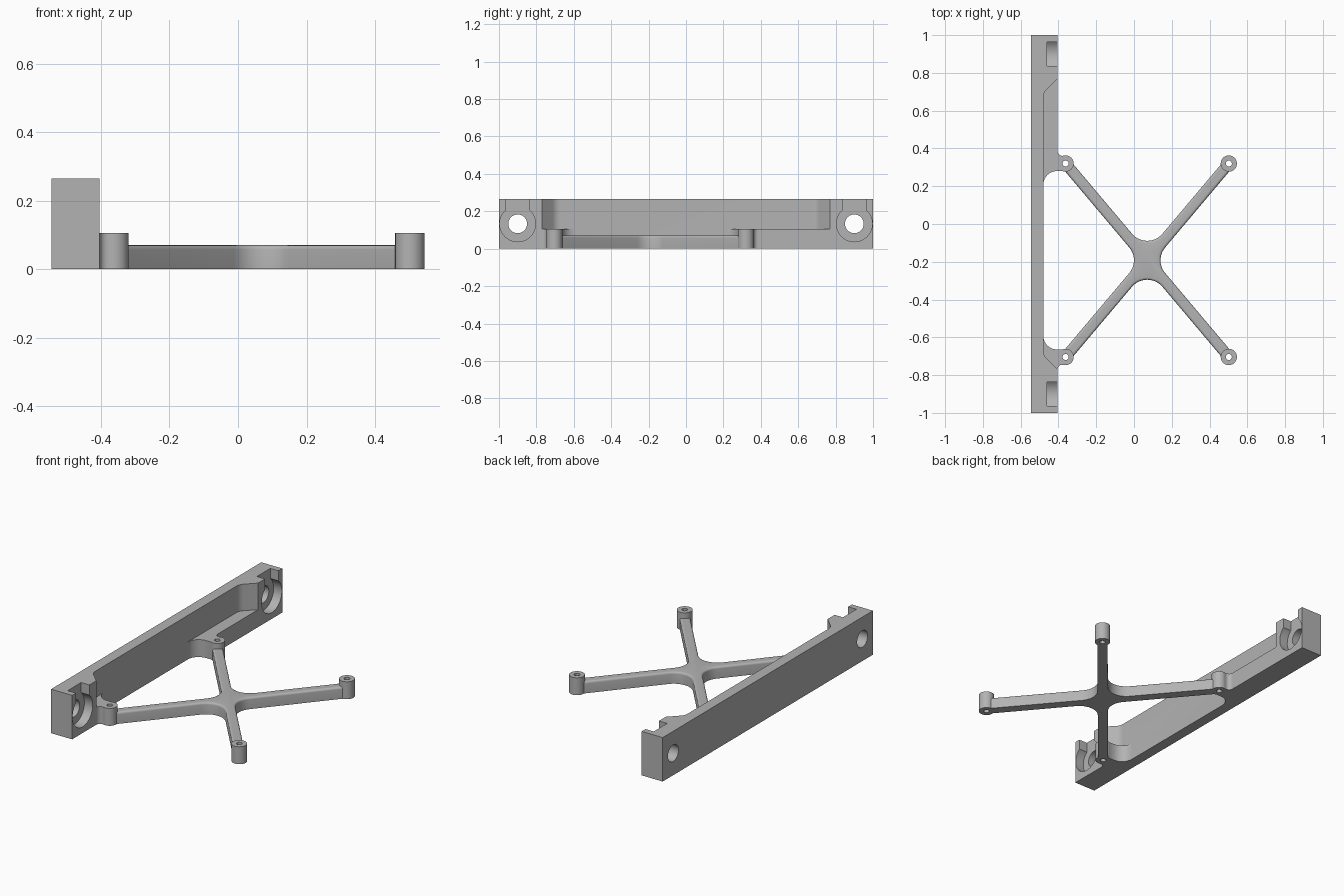
import bpy, bmesh
from math import sin, cos, atan2, hypot, pi, radians
from mathutils import Vector, Matrix

if "Cube" in bpy.data.objects:
    bpy.data.objects.remove(bpy.data.objects["Cube"])

grey = bpy.data.materials.new("plain_grey")
grey.use_nodes = True
COLOUR = (0.45, 0.45, 0.45, 1)
grey.diffuse_color = COLOUR
grey.node_tree.nodes["Principled BSDF"].inputs["Base Color"].default_value = COLOUR

# Main dimensions
BACK, FACE, WALL = -0.545, -0.405, -0.48     # bar back, bar front, thin wall front
TALL, SHELF, ARM_TOP = 0.265, 0.105, 0.07
HUB = Vector((0.07, -0.192))
DX, DY = 0.432, 0.512                        # post offsets from the hub
POST_R, HOLE_R = 0.043, 0.016


def add_object(name, bm):
    bmesh.ops.recalc_face_normals(bm, faces=bm.faces)
    mesh = bpy.data.meshes.new(name)
    bm.to_mesh(mesh)
    bm.free()
    mesh.materials.append(grey)
    obj = bpy.data.objects.new(name, mesh)
    bpy.context.collection.objects.link(obj)
    return obj


def rounded(corners, steps=10):
    """Outline from (x, y, radius) corners, each rounded by a tangent arc."""
    out = []
    for i, (x, y, r) in enumerate(corners):
        p = Vector((x, y))
        if not r:
            out.append(p)
            continue
        a = (Vector(corners[i - 1][:2]) - p).normalized()
        b = (Vector(corners[(i + 1) % len(corners)][:2]) - p).normalized()
        half = a.angle(b) / 2
        centre = p + (a + b).normalized() * (r / sin(half))
        start = p + a * (r * cos(half) / sin(half)) - centre
        end = p + b * (r * cos(half) / sin(half)) - centre
        turn = -start.angle_signed(end)      # positive is counter-clockwise
        for s in range(steps + 1):
            out.append(centre + Matrix.Rotation(turn * s / steps, 2) @ start)
    return out


def prism(name, outline, z0, z1, bevel=0):
    bm = bmesh.new()
    base = bm.faces.new([bm.verts.new((p[0], p[1], z0)) for p in outline])
    top = bmesh.ops.extrude_face_region(bm, geom=[base])["geom"]
    verts = [v for v in top if isinstance(v, bmesh.types.BMVert)]
    bmesh.ops.translate(bm, verts=verts, vec=(0, 0, z1 - z0))
    if bevel:
        rim = [e for e in bm.edges if all(v.co.z > z1 - 1e-5 for v in e.verts)]
        bmesh.ops.bevel(bm, geom=rim, offset=bevel, segments=4,
                        profile=0.5, affect='EDGES')
    return add_object(name, bm)


def box(name, x0, x1, y0, y1, z0, z1):
    return prism(name, [(x0, y0), (x1, y0), (x1, y1), (x0, y1)], z0, z1)


def cylinder(name, centre, radius, depth, along_x=False, sides=48):
    bm = bmesh.new()
    turn = Matrix.Rotation(pi / 2, 4, 'Y') if along_x else Matrix()
    bmesh.ops.create_cone(bm, cap_ends=True, segments=sides, radius1=radius,
                          radius2=radius, depth=depth,
                          matrix=Matrix.Translation(centre) @ turn)
    return add_object(name, bm)


def combine(target, tool, operation):
    mod = target.modifiers.new(tool.name, 'BOOLEAN')
    mod.operation, mod.solver, mod.object = operation, 'EXACT', tool
    bpy.context.view_layer.objects.active = target
    bpy.ops.object.modifier_apply(modifier=mod.name)
    bpy.data.objects.remove(tool)


# Mounting bar with its long recess and the full-height notch between the feet
frame = box("mounting_frame", BACK, FACE, -1, 1, 0, TALL)
out = FACE + 0.05
recess = rounded([(out, -0.82, 0), (out, 0.82, 0), (WALL, 0.695, 0.06), (WALL, -0.695, 0.06)])
recess = rounded([(out, -0.82, 0), (out, 0.82, 0), (FACE, 0.77, 0),
                  (WALL, 0.695, 0.06), (WALL, -0.695, 0.06), (FACE, -0.77, 0)])
combine(frame, prism("recess_cutter", recess, SHELF, TALL + 0.1), 'DIFFERENCE')
edge = DY - 0.04
notch = rounded([(out, HUB.y - edge, 0), (out, HUB.y + edge, 0),
                 (WALL, HUB.y + edge, 0.072), (WALL, HUB.y - edge, 0.072)])
combine(frame, prism("notch_cutter", notch, -0.1, TALL + 0.1), 'DIFFERENCE')

# Keyed screw seats at both ends of the bar
for side in (-1, 1):
    y, z, floor = side * 0.9, 0.133, -0.46
    combine(frame, cylinder("screw_hole", (BACK, y, z), 0.05, 0.6, True), 'DIFFERENCE')
    combine(frame, cylinder("screw_seat", (floor + 0.1, y, z), 0.096, 0.2, True), 'DIFFERENCE')
    combine(frame, box("seat_slot", floor, floor + 0.2, y - 0.064, y + 0.064, z, TALL + 0.1),
            'DIFFERENCE')

# Feet that blend the two rear posts into the bar
for side in (-1, 1):
    px = HUB.x - DX
    foot = rounded([(FACE - 0.02, HUB.y + side * edge, 0), (px, HUB.y + side * edge, 0),
                    (px, HUB.y + side * (DY + POST_R), 0),
                    (FACE, HUB.y + side * (DY + POST_R - 0.005), 0.025),
                    (FACE, HUB.y + side * (DY + 0.085), 0),
                    (FACE - 0.02, HUB.y + side * (DY + 0.085), 0)])
    combine(frame, prism("foot", foot, 0, SHELF), 'UNION')

# Crossed arms, filleted around the hub and softened along the top
half_width, angle, reach = 0.029, atan2(DY, DX), hypot(DX, DY)
corners = []
for k, a in enumerate((angle, pi - angle, pi + angle, -angle)):
    along, across = Vector((cos(a), sin(a))), Vector((-sin(a), cos(a)))
    for s in (-1, 1):
        corners.append((*(HUB + along * reach + across * s * half_width), 0))
    gap = (pi / 2 - angle) if k % 2 == 0 else angle
    b = (k + 1) * pi / 2
    inner = HUB + Vector((cos(b), sin(b))) * (half_width / sin(gap))
    corners.append((*inner, 0.105))
combine(frame, prism("crossed_arms", rounded(corners), 0, ARM_TOP, 0.012), 'UNION')

# Four drilled posts
spots = [(HUB.x + sx * DX, HUB.y + sy * DY) for sx in (-1, 1) for sy in (-1, 1)]
for x, y in spots:
    combine(frame, cylinder("post", (x, y, SHELF / 2), POST_R, SHELF), 'UNION')
for x, y in spots:
    combine(frame, cylinder("post_hole", (x, y, 0), HOLE_R, 0.6, sides=24), 'DIFFERENCE')

# Smooth the curved walls, keep the edges sharp
bpy.ops.object.select_all(action='DESELECT')
frame.select_set(True)
bpy.context.view_layer.objects.active = frame
bpy.ops.object.shade_smooth_by_angle(angle=radians(30))
